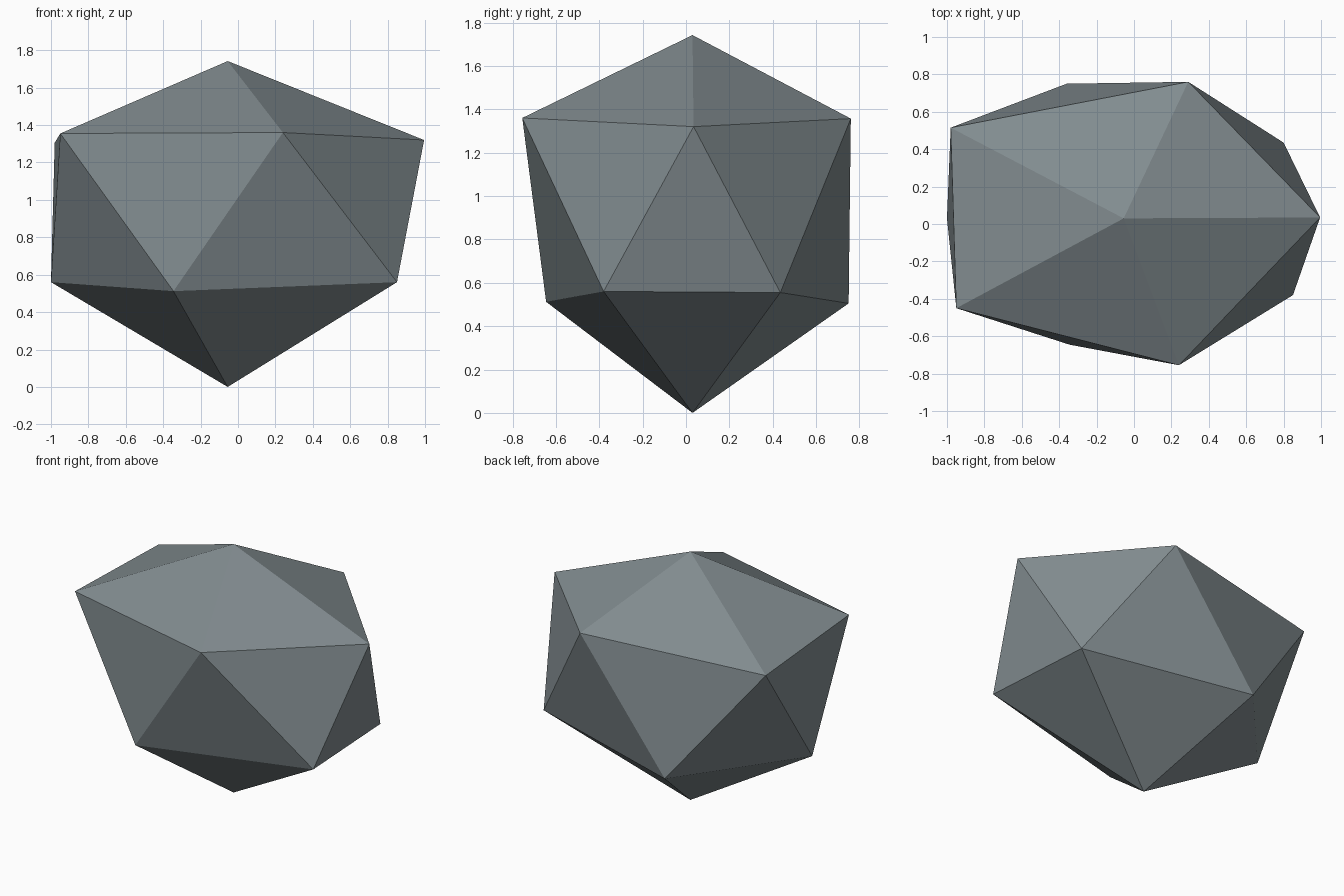
import bpy, bmesh, math

if "Cube" in bpy.data.objects:
    bpy.data.objects.remove(bpy.data.objects["Cube"])

# Irregular boulder: a 20-sided icosphere with its rings pulled out of shape
TOP, BOTTOM = (-0.055, 0.03, 1.742), (-0.055, 0.03, 0.0)
UPPER = [(0.995, 0.035, 1.32), (0.29, 0.76, 1.357), (-0.98, 0.515, 1.305),
         (-0.95, -0.45, 1.355), (0.24, -0.755, 1.36)]
LOWER = [(0.80, 0.435, 0.555), (-0.36, 0.75, 0.505), (-1.0, 0.03, 0.56),
         (-0.345, -0.645, 0.512), (0.85, -0.38, 0.56)]

stone = bpy.data.materials.new("grey_stone")
stone.diffuse_color = (0.22, 0.26, 0.275, 1)
stone.use_nodes = True
stone.node_tree.nodes["Principled BSDF"].inputs["Base Color"].default_value = stone.diffuse_color

bm = bmesh.new()
bmesh.ops.create_icosphere(bm, subdivisions=1, radius=1)

# Move each vertex to its place, found by height and compass direction
for v in bm.verts:
    x, y, z = v.co
    turn = math.degrees(math.atan2(y, x))
    if abs(z) > 0.9:
        v.co = TOP if z > 0 else BOTTOM
    elif z > 0:
        v.co = UPPER[round(turn / 72) % 5]
    else:
        v.co = LOWER[round((turn - 36) / 72) % 5]

bmesh.ops.recalc_face_normals(bm, faces=bm.faces[:])
mesh = bpy.data.meshes.new("boulder")
bm.to_mesh(mesh)
bm.free()
mesh.materials.append(stone)
boulder = bpy.data.objects.new("boulder", mesh)
bpy.context.collection.objects.link(boulder)
